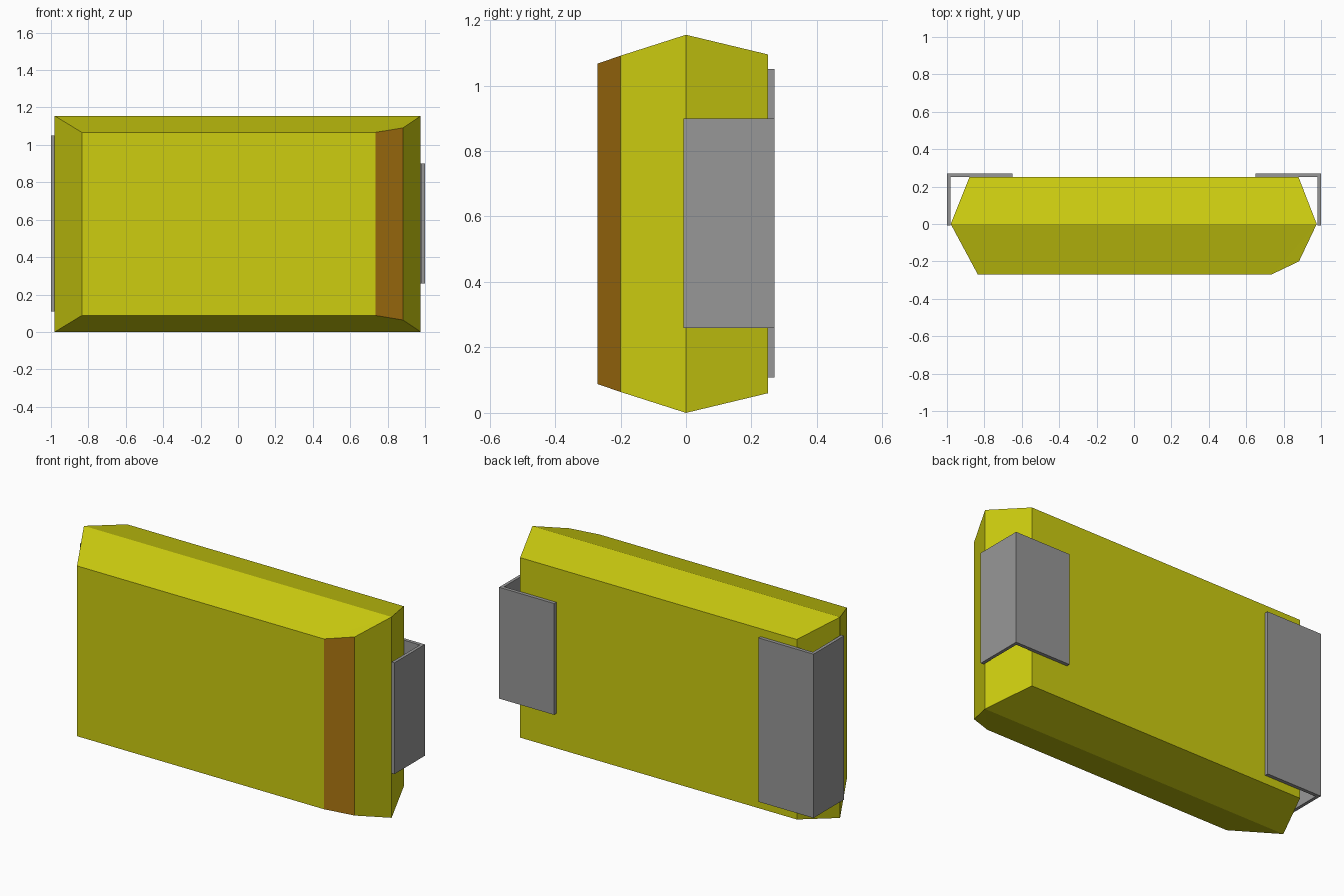
import bpy
import bmesh

cube = bpy.data.objects.get("Cube")
if cube:
    bpy.data.objects.remove(cube, do_unlink=True)


def material(name, rgb):
    mat = bpy.data.materials.new(name)
    mat.use_nodes = True
    mat.diffuse_color = (*rgb, 1)
    mat.node_tree.nodes["Principled BSDF"].inputs["Base Color"].default_value = (*rgb, 1)
    return mat


yellow = material("yellow", (0.61, 0.61, 0.005))
orange = material("orange_brown", (0.41, 0.18, 0.005))
grey = material("grey", (0.31, 0.31, 0.31))


def finish(bm, name, mats):
    bmesh.ops.recalc_face_normals(bm, faces=bm.faces)
    mesh = bpy.data.meshes.new(name)
    bm.to_mesh(mesh)
    bm.free()
    for mat in mats:
        mesh.materials.append(mat)
    obj = bpy.data.objects.new(name, mesh)
    bpy.context.collection.objects.link(obj)
    return obj


# Faceted case: plan outline with the inset of its top and bottom edges
HEIGHT = 1.155
outline = [(-0.835, -0.27, 0.088), (0.735, -0.27, 0.088), (0.882, -0.2, 0.064),
           (0.977, 0, 0), (0.88, 0.25, 0.06), (-0.88, 0.25, 0.06), (-0.98, 0, 0)]
bm = bmesh.new()
low = [bm.verts.new((x, y, inset)) for x, y, inset in outline]
high = [bm.verts.new((x, y, HEIGHT - inset)) for x, y, inset in outline]
for i in range(len(outline)):
    j = (i + 1) % len(outline)
    wall = bm.faces.new((low[i], low[j], high[j], high[i]))
    # The front corner chamfer is the coloured strip
    wall.material_index = 1 if i == 1 else 0
for ring in (low, high):
    for ids in ((0, 1, 3, 6), (1, 2, 3), (3, 4, 5, 6)):
        bm.faces.new([ring[k] for k in ids])
finish(bm, "case", [yellow, orange])


# L-shaped brackets wrapping the rear corners
def bracket(name, side, bottom, top):
    profile = [(0.65, 0.25), (0.65, 0.27), (1, 0.27), (1, -0.007),
               (0.982, -0.007), (0.982, 0.25)]
    bm = bmesh.new()
    face = bm.faces.new([bm.verts.new((side * x, y, bottom)) for x, y in profile])
    extruded = bmesh.ops.extrude_face_region(bm, geom=[face], use_keep_orig=True)
    verts = [v for v in extruded["geom"] if isinstance(v, bmesh.types.BMVert)]
    bmesh.ops.translate(bm, verts=verts, vec=(0, 0, top - bottom))
    finish(bm, name, [grey])


bracket("left_bracket", 1, 0.26, 0.9)
bracket("right_bracket", -1, 0.108, 1.05)
